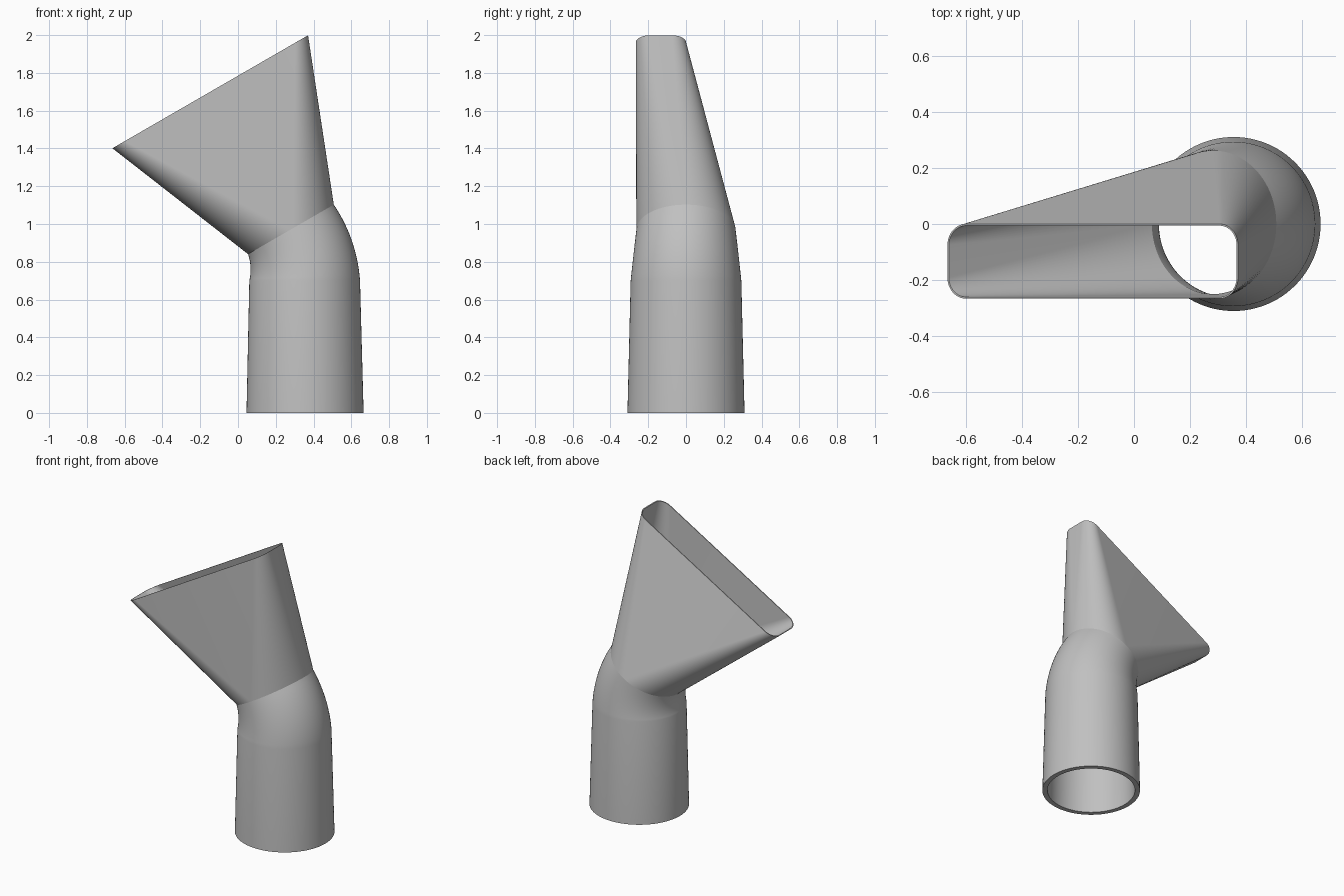
import bpy, bmesh
from math import sin, cos, pi, radians
from mathutils import Vector

if "Cube" in bpy.data.objects:
    bpy.data.objects.remove(bpy.data.objects["Cube"], do_unlink=True)

STEPS = 24                       # segments per quarter turn
PIVOT = Vector((-0.19, 0, 0.7))  # centre of the elbow bend
BEND = 0.543                     # elbow centreline radius
TILT = radians(30)

grey = bpy.data.materials.new("grey_plastic")
grey.use_nodes = True
grey.diffuse_color = (0.53, 0.53, 0.53, 1)
grey.node_tree.nodes["Principled BSDF"].inputs["Base Color"].default_value = grey.diffuse_color


def ring(centre, tilt, half_u, half_v, radius):
    """Rounded rectangle in a tilted plane; a circle when radius fills it."""
    u, v = Vector((cos(tilt), 0, sin(tilt))), Vector((0, 1, 0))
    points = []
    for quarter, (su, sv) in enumerate([(1, 1), (-1, 1), (-1, -1), (1, -1)]):
        for i in range(STEPS + 1):
            a = (quarter + i / STEPS) * pi / 2
            points.append(centre + u * (su * (half_u - radius) + radius * cos(a))
                          + v * (sv * (half_v - radius) + radius * sin(a)))
    return points


def circle(tilt, radius, drop=0, shift=0):
    centre = PIVOT + BEND * Vector((cos(tilt), 0, sin(tilt)))
    return ring(centre + Vector((shift, 0, -drop)), tilt, radius, radius, radius)


def shell(name, rings):
    """Closed wall: rings run up the outside and back down the inside."""
    bm = bmesh.new()
    loops = [[bm.verts.new(p) for p in r] for r in rings]
    for a, b in zip(loops, loops[1:] + loops[:1]):
        for i in range(len(a)):
            j = (i + 1) % len(a)
            bm.faces.new((a[i], a[j], b[j], b[i]))
    bmesh.ops.remove_doubles(bm, verts=bm.verts, dist=0.00001)
    bmesh.ops.recalc_face_normals(bm, faces=bm.faces)
    mesh = bpy.data.meshes.new(name)
    bm.to_mesh(mesh)
    bm.free()
    mesh.materials.append(grey)
    obj = bpy.data.objects.new(name, mesh)
    bpy.context.collection.objects.link(obj)
    mesh.shade_smooth()
    mesh.set_sharp_from_angle(angle=radians(35))
    return obj


# Tapered hose socket with its elbow
NECK, NECK_IN = 0.262, 0.25
BENDS = 14
outer = [circle(0, 0.31, 0.7, 0.002)]
inner = [circle(0, 0.278, 0.7, 0.002)]
for k in range(BENDS + 1):
    t = k / BENDS
    outer.append(circle(TILT * t, 0.293 + (NECK - 0.293) * t))
    inner.append(circle(TILT * t, 0.266 + (NECK_IN - 0.266) * t))
shell("hose_socket_elbow", outer + inner[::-1])

# Flared nozzle: round neck lofted to a flat slot, flush at the front
MOUTH = Vector((-0.147, -0.133, 1.7))
WALL = 0.006
shell("flared_nozzle", [
    circle(TILT, NECK),
    ring(MOUTH, TILT, 0.598, 0.133, 0.076),
    ring(MOUTH, TILT, 0.598 - WALL, 0.133 - WALL, 0.076 - WALL),
    circle(TILT, NECK_IN),
])
